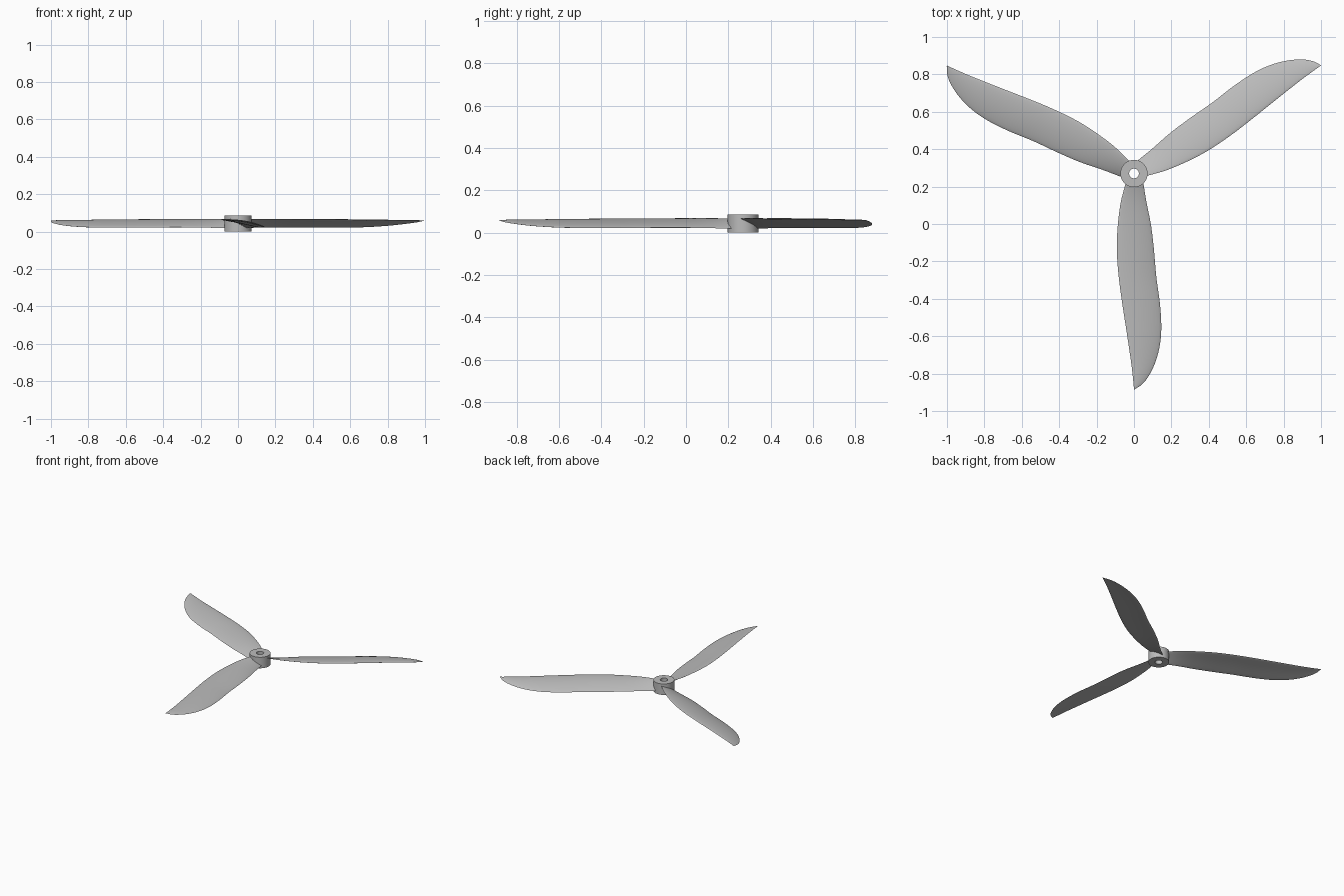
import bpy, bmesh, math
from mathutils import Matrix, Vector

cube = bpy.data.objects.get("Cube")
if cube:
    bpy.data.objects.remove(cube, do_unlink=True)

HUB = Vector((0, 0.27, 0))
STEPS, CHORD = 44, 12

grey = bpy.data.materials.new("plain grey")
grey.use_nodes = True
colour = (0.5, 0.5, 0.5, 1)
grey.diffuse_color = colour
grey.node_tree.nodes["Principled BSDF"].inputs["Base Color"].default_value = colour


def add_object(name, bm, angle):
    bmesh.ops.recalc_face_normals(bm, faces=bm.faces)
    mesh = bpy.data.meshes.new(name)
    bm.to_mesh(mesh)
    bm.free()
    mesh.materials.append(grey)
    obj = bpy.data.objects.new(name, mesh)
    bpy.context.collection.objects.link(obj)
    bpy.ops.object.select_all(action='DESELECT')
    obj.select_set(True)
    bpy.context.view_layer.objects.active = obj
    bpy.ops.object.shade_smooth_by_angle(angle=math.radians(angle))
    return obj


def bridge(bm, a, b):
    n = len(a)
    for i in range(n):
        j = (i + 1) % n
        bm.faces.new((a[i], a[j], b[j], b[i]))


def sample(keys, r):
    """Smooth interpolation through (radius, values...) stations."""
    k = max(i for i in range(len(keys) - 1) if keys[i][0] <= r or i == 0)
    p1, p2 = Vector(keys[k]), Vector(keys[k + 1])
    p0 = Vector(keys[max(k - 1, 0)])
    p3 = Vector(keys[min(k + 2, len(keys) - 1)])
    h = p2[0] - p1[0]
    t = (r - p1[0]) / h
    m1 = (p2 - p0) * (h / (p2[0] - p0[0]))
    m2 = (p3 - p1) * (h / (p3[0] - p1[0]))
    return ((2*t**3 - 3*t**2 + 1) * p1 + (t**3 - 2*t**2 + t) * m1
            + (3*t**2 - 2*t**3) * p2 + (t**3 - t**2) * m2)


# Hub: a tube with a through bore
bm = bmesh.new()
rings = []
for radius, z in ((0.073, 0), (0.073, 0.085), (0.026, 0.085), (0.026, 0)):
    rings.append([bm.verts.new(HUB + Vector((radius * math.cos(a), radius * math.sin(a), z)))
                  for a in (2 * math.pi * i / 64 for i in range(64))])
for i in range(4):
    bridge(bm, rings[i], rings[(i + 1) % 4])
add_object("hub", bm, 30)

# Blade stations: radius, high edge x, low edge x, high edge z, low edge z
stations = [
    (0.05, -0.044, 0.050, 0.067, 0.018),
    (0.15, -0.070, 0.066, 0.067, 0.021),
    (0.27, -0.086, 0.090, 0.066, 0.023),
    (0.40, -0.092, 0.106, 0.065, 0.023),
    (0.55, -0.082, 0.119, 0.064, 0.022),
    (0.70, -0.062, 0.139, 0.063, 0.022),
    (0.83, -0.042, 0.146, 0.062, 0.023),
    (0.93, -0.027, 0.136, 0.061, 0.027),
    (1.02, -0.014, 0.110, 0.060, 0.034),
    (1.09, -0.006, 0.074, 0.060, 0.043),
    (1.13, -0.002, 0.040, 0.060, 0.050),
    (1.155, 0.0, 0.002, 0.060, 0.059),
]


def build_blade(name, turn):
    bm = bmesh.new()
    loops = []
    for s in range(STEPS + 1):
        u = s / STEPS
        r = 0.05 + 1.105 * math.sin(u * math.pi / 2)   # finer toward the tip
        _, x0, x1, z0, z1 = sample(stations, r)
        width = x1 - x0
        ring = []
        # Thin cambered section: along the upper skin, back along the lower
        for i in range(2 * CHORD):
            f = (1 - math.cos(math.pi * i / CHORD)) / 2
            side = 1 if i <= CHORD else -1
            bow = 4 * f * (1 - f)
            skin = side * 0.035 * width * math.sqrt(bow)
            z = z0 + (z1 - z0) * f + skin + 0.035 * width * bow
            ring.append(bm.verts.new((x0 + width * f, -r, z)))
        loops.append(ring)
    for a, b in zip(loops, loops[1:]):
        bridge(bm, a, b)
    bm.faces.new(loops[0])
    bm.faces.new(loops[-1])
    bm.transform(Matrix.Translation(HUB) @ Matrix.Rotation(turn, 4, 'Z'))
    add_object(name, bm, 40)


for i, name in enumerate(("front_blade", "left_blade", "right_blade")):
    build_blade(name, i * 2 * math.pi / 3)
